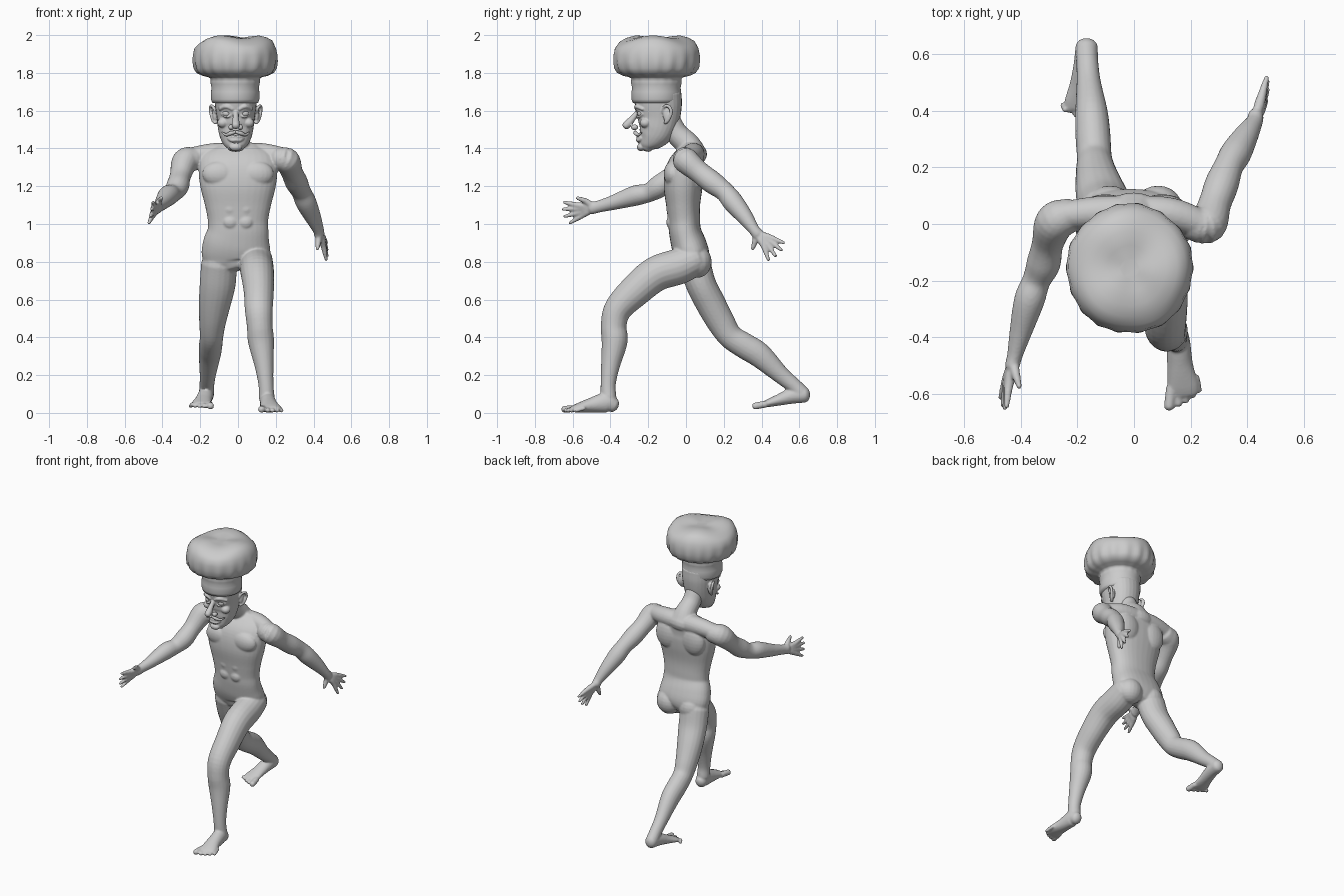
import bpy, bmesh, math
from mathutils import Vector, Matrix

X = Vector((1, 0, 0))


def loft(bm, pts, ref=X, cap=0.8, n=20, steps=5, power=2.0):
    """Round-ended tube through (x, y, z, r_side[, r_depth]) stations."""
    P = [Vector(p if len(p) == 5 else (*p, p[3])) for p in pts]
    P = [2 * P[0] - P[1]] + P + [2 * P[-1] - P[-2]]
    S = []
    for a, b, c, d in zip(P, P[1:], P[2:], P[3:]):
        for k in range(steps):
            t = k / steps
            S.append(0.5 * (2 * b + (c - a) * t + (2 * a - 5 * b + 4 * c - d) * t * t
                            + (3 * b - a - 3 * c + d) * t ** 3))
    S.append(P[-2])
    C = [Vector(s[:3]) for s in S]
    T = [(C[min(i + 1, len(C) - 1)] - C[max(i - 1, 0)]).normalized() for i in range(len(C))]
    rings = [(c, t, s[3], s[4]) for c, t, s in zip(C, T, S)]
    dome = [math.radians(a) for a in (25, 50, 72, 85)]

    def end(c, t, rx, ry, sign):
        h = min(rx, ry) * cap * sign
        return [(c + t * h * math.sin(a), t, rx * math.cos(a), ry * math.cos(a)) for a in dome]
    rings = end(*rings[0], -1)[::-1] + rings + end(*rings[-1], 1)
    loops = []
    for c, t, rx, ry in rings:
        u = (ref - t * ref.dot(t)).normalized()
        v = t.cross(u)
        loop = []
        for k in range(n):
            a = 2 * math.pi * k / n
            co, si = math.cos(a), math.sin(a)
            e = 2 / power
            loop.append(bm.verts.new(c + u * rx * math.copysign(abs(co) ** e, co)
                                     + v * ry * math.copysign(abs(si) ** e, si)))
        loops.append(loop)
    for A, B in zip(loops, loops[1:]):
        for k in range(n):
            bm.faces.new((A[k], A[(k + 1) % n], B[(k + 1) % n], B[k]))
    bm.faces.new(loops[0][::-1])
    bm.faces.new(loops[-1])


def ball(bm, c, r):
    m = Matrix.Translation(c) @ Matrix.Diagonal((*r, 1))
    bmesh.ops.create_uvsphere(bm, u_segments=20, v_segments=12, radius=1, matrix=m)


def finish(bm, name, voxel=None, smooth=3, loc=(0, 0, 0)):
    bmesh.ops.recalc_face_normals(bm, faces=bm.faces)
    me = bpy.data.meshes.new(name)
    bm.to_mesh(me)
    bm.free()
    me.shade_smooth()
    ob = bpy.data.objects.new(name, me)
    ob.location = loc
    bpy.context.collection.objects.link(ob)
    if voxel:
        r = ob.modifiers.new("fuse", 'REMESH')
        r.mode, r.voxel_size, r.use_smooth_shade = 'VOXEL', voxel, True
        s = ob.modifiers.new("soften", 'SMOOTH')
        s.factor, s.iterations = 0.5, smooth
    return ob


# ---------- body: overlapping lofts fused into one skin ----------
bm = bmesh.new()
# torso
loft(bm, [(0, .035, .79, .13, .075), (-.01, .035, .83, .178, .09), (-.008, .015, .89, .178, .093),
          (0, -.005, .96, .162, .085), (0, -.01, 1.02, .16, .085), (0, -.015, 1.10, .175, .09),
          (0, -.015, 1.20, .2, .103), (0, -.005, 1.29, .208, .1), (0, .02, 1.36, .19, .078),
          (0, .035, 1.405, .12, .055)], cap=.5, n=32, power=2.3)
# shoulder girdle and neck
loft(bm, [(-.25, .03, 1.355, .05), (-.13, .04, 1.37, .058), (0, .04, 1.37, .06),
          (.13, .035, 1.37, .058), (.24, 0, 1.355, .05)], ref=Vector((0, 0, 1)))
loft(bm, [(0, .045, 1.36, .1, .07), (-.004, .01, 1.42, .07, .065), (-.01, -.05, 1.48, .06, .06),
          (-.012, -.09, 1.55, .06, .06)])
# chest, belly and seat muscles
for s in (-1, 1):
    ball(bm, (.098 * s, -.072, 1.265), (.092, .046, .068))
    ball(bm, (.1 * s, .06, 1.27), (.085, .045, .1))
    ball(bm, (.085 * s, .06, .80), (.085, .076, .085))
    for z in (1.15, 1.08, 1.01):
        ball(bm, (.04 * s, -.08, z), (.04, .024, .036))
# forward arm
loft(bm, [(-.23, .03, 1.345, .062), (-.28, .005, 1.33, .07), (-.305, -.07, 1.255, .056),
          (-.32, -.14, 1.2, .06), (-.345, -.2, 1.165, .05), (-.37, -.27, 1.15, .054),
          (-.4, -.38, 1.115, .04), (-.42, -.46, 1.093, .028, .032), (-.43, -.5, 1.085, .026, .034)])
# trailing arm
loft(bm, [(.215, .0, 1.345, .062), (.26, .0, 1.335, .068), (.285, .07, 1.275, .058),
          (.31, .14, 1.22, .06), (.335, .205, 1.17, .052), (.36, .25, 1.115, .055),
          (.395, .31, 1.04, .044), (.425, .36, .97, .03), (.43, .38, .945, .028, .032)])


def hand(wrist, knuckles, tips, thumb):
    w, th = Vector(wrist), [Vector(p) for p in thumb]
    a, b = Vector(knuckles[0]), Vector(knuckles[1])
    for i, tip in enumerate(tips):
        k, t = a.lerp(b, i / 3), Vector(tip)
        loft(bm, [(*w.lerp(k, .15), .017), (*w.lerp(k, .6), .019), (*k, .016),
                  (*k.lerp(t, .55), .0125), (*t, .009)], n=10)
    loft(bm, [(*w, .018), (*th[0], .016), (*th[1], .010)], n=10)


hand((-.425, -.485, 1.088), [(-.443, -.575, 1.1), (-.452, -.55, 1.045)],
     [(-.45, -.645, 1.115), (-.457, -.652, 1.078), (-.464, -.642, 1.04), (-.472, -.615, 1.005)],
     [(-.418, -.53, 1.12), (-.405, -.575, 1.138)])
hand((.43, .375, .95), [(.452, .455, .925), (.452, .41, .885)],
     [(.469, .518, .9), (.472, .505, .862), (.472, .475, .83), (.467, .437, .81)],
     [(.425, .365, .905), (.42, .352, .868)])

# front leg
loft(bm, [(.095, .04, .81, .088, .088), (.098, -.04, .775, .09, .095), (.103, -.16, .735, .088, .093),
          (.11, -.27, .645, .08, .086), (.11, -.36, .55, .074, .074), (.115, -.383, .46, .068, .068),
          (.122, -.378, .38, .069, .069), (.138, -.4, .25, .05, .05), (.148, -.412, .15, .04, .04),
          (.152, -.41, .08, .042, .042)])
# back leg
loft(bm, [(-.1, .045, .79, .095, .085), (-.108, .08, .68, .095, .08), (-.123, .13, .58, .085, .079),
          (-.135, .185, .48, .071, .074), (-.14, .235, .405, .062, .066), (-.145, .31, .355, .062, .068),
          (-.15, .39, .305, .058, .066), (-.16, .5, .203, .043, .047), (-.165, .57, .145, .039, .041),
          (-.167, .605, .11, .04, .042)])
# feet with toes
loft(bm, [(.155, -.385, .042, .036, .04), (.157, -.42, .055, .042, .054), (.163, -.5, .041, .046, .04),
          (.173, -.57, .027, .055, .025), (.176, -.6, .02, .052, .017)])
loft(bm, [(-.167, .625, .098, .04, .044), (-.172, .56, .09, .042, .042), (-.183, .49, .068, .045, .03),
          (-.193, .43, .05, .054, .02), (-.196, .41, .045, .05, .016)])
toes = [(-.05, 0, .019), (-.017, .008, .013), (.009, .02, .012), (.033, .036, .011), (.056, .056, .011)]
for dx, dy, r in toes:
    loft(bm, [(.174 + dx * .85, -.58 + dy * .7, .024, r), (.174 + dx, -.645 + dy, r, r)], n=10)
    loft(bm, [(-.195 - dx * .85, .42 - dy * .3, .046, r), (-.195 - dx, .365 + dy, .036, r)], n=10)
finish(bm, "body", 0.006, 4)

# ---------- head and face ----------
bm = bmesh.new()
loft(bm, [(0, -.212, 1.4, .042, .03), (0, -.203, 1.42, .06, .047), (0, -.18, 1.455, .08, .076),
          (0, -.157, 1.5, .093, .098), (0, -.145, 1.56, .1, .112), (0, -.145, 1.62, .109, .123),
          (0, -.15, 1.68, .115, .127)], cap=.5, n=28, power=2.2)
loft(bm, [(0, -.258, 1.59, .013), (0, -.28, 1.562, .016), (0, -.303, 1.535, .021),
          (0, -.318, 1.521, .021)])  # nose
ball(bm, (0, -.238, 1.407), (.034, .022, .021))  # chin
for s in (-1, 1):
    ball(bm, (.024 * s, -.272, 1.512), (.016, .02, .015))  # nostril
    ball(bm, (.068 * s, -.215, 1.535), (.03, .03, .026))   # cheekbone
    # brow, eyelids, lips
    loft(bm, [(.018 * s, -.262, 1.607, .009), (.05 * s, -.262, 1.622, .011), (.085 * s, -.23, 1.608, .008)], n=10)
    for dz in (.02, -.02):
        loft(bm, [(.02 * s, -.252, 1.583, .005), (.047 * s, -.256, 1.585 + dz, .006),
                  (.076 * s, -.228, 1.583, .005)], n=8)
    for z, r in ((1.461, .008), (1.444, .010)):
        loft(bm, [(0, -.257, z, r), (.022 * s, -.25, z, r), (.042 * s, -.235, 1.453, .005)], n=8)
    # ear with rim and lobe
    ball(bm, (.11 * s, -.1, 1.58), (.014, .022, .042))
    loft(bm, [(.105 * s, -.122, 1.59, .007), (.122 * s, -.115, 1.622, .008), (.132 * s, -.09, 1.622, .009),
              (.132 * s, -.078, 1.59, .009), (.12 * s, -.095, 1.55, .01), (.108 * s, -.11, 1.535, .009)], n=10)
finish(bm, "head", 0.0045, 2, (-.012, 0, 0))

bm = bmesh.new()
for s in (-1, 1):
    ball(bm, (.047 * s, -.236, 1.585), (.024, .022, .02))
finish(bm, "eyes", loc=(-.012, 0, 0))

bm = bmesh.new()
for s in (-1, 1):
    loft(bm, [(.003 * s, -.268, 1.487, .008), (.025 * s, -.267, 1.481, .011),
              (.05 * s, -.252, 1.472, .008), (.072 * s, -.236, 1.484, .004)], n=10)
finish(bm, "moustache", loc=(-.012, 0, 0))

# ---------- tall puffed hat ----------
bm = bmesh.new()
profile = [(.10, 1.64), (.124, 1.642), (.13, 1.66), (.13, 1.70), (.127, 1.72), (.131, 1.74), (.133, 1.755),
           (.131, 1.77), (.145, 1.778), (.175, 1.785), (.205, 1.8), (.22, 1.825), (.226, 1.86), (.226, 1.895),
           (.219, 1.93), (.2, 1.96), (.17, 1.978), (.13, 1.99), (.08, 1.988), (.035, 1.983)]
N = 96
rings = []
for r, z in profile:
    puff = max(0, 1 - abs(z - 1.83) / .09) if r > .13 else 0
    ring = []
    for k in range(N):
        a = 2 * math.pi * k / N
        f = 1 + .022 * puff * math.cos(18 * a + .6 * math.sin(3 * a)) + .008 * (z > 1.8) * math.sin(5 * a)
        lift = .009 * math.sin(3 * a + 2) * (z > 1.95) * r / .15
        ring.append(bm.verts.new((r * f * .985 * math.cos(a), r * f * 1.01 * math.sin(a), z + lift)))
    rings.append(ring)
for A, B in zip(rings, rings[1:]):
    for k in range(N):
        bm.faces.new((A[k], A[(k + 1) % N], B[(k + 1) % N], B[k]))
bm.faces.new(rings[0][::-1])
bm.faces.new(rings[-1])
hat = finish(bm, "hat", loc=(-.015, -.157, 0))
